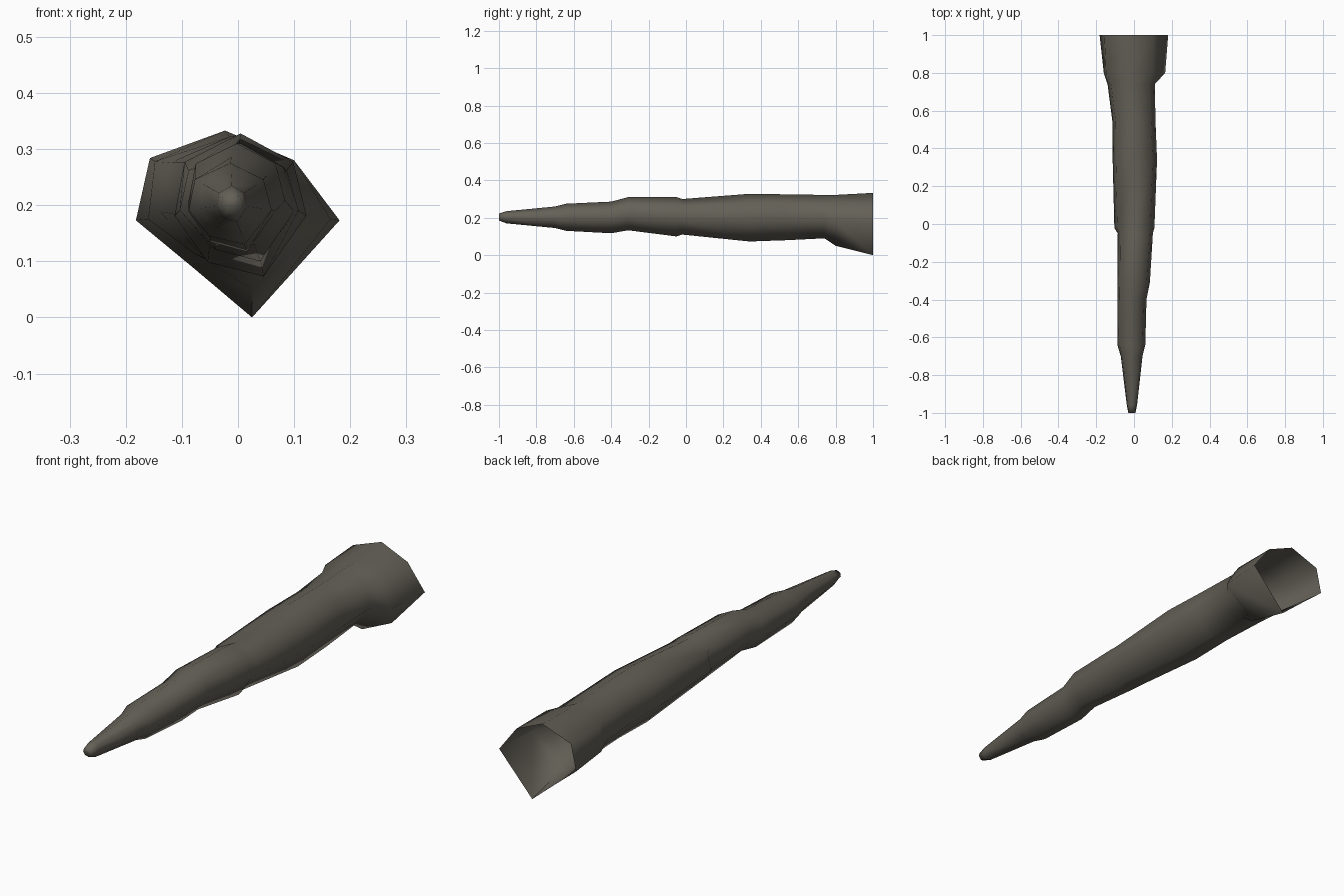
import bpy, bmesh, math

if "Cube" in bpy.data.objects:
    bpy.data.objects.remove(bpy.data.objects["Cube"])

# One material for the whole horn
mat = bpy.data.materials.new("grey brown")
mat.diffuse_color = (0.127, 0.117, 0.095, 1)
mat.use_nodes = True
mat.node_tree.nodes["Principled BSDF"].inputs["Base Color"].default_value = mat.diffuse_color

# Seven-sided base outline around the origin, scaled per ring:
# lower right, lower left, left, upper left, top, upper right, right
SHAPE = [(0.35, -1), (-0.5, -0.8), (-1, -0.15), (-0.85, 0.6),
         (0.0, 1), (0.8, 0.6), (1, -0.15)]

# y, x min, x max, z min, z max
RINGS = [
    (-1.00, -0.030, 0.008, 0.185, 0.222),
    (-0.96, -0.038, 0.016, 0.170, 0.235),
    (-0.70, -0.070, 0.045, 0.145, 0.260),
    (-0.64, -0.088, 0.060, 0.130, 0.275),
    (-0.40, -0.088, 0.066, 0.117, 0.286),
    (-0.31, -0.088, 0.084, 0.133, 0.310),
    (-0.05, -0.086, 0.100, 0.100, 0.310),
    (-0.02, -0.104, 0.108, 0.110, 0.300),
    (0.34, -0.113, 0.122, 0.073, 0.328),
    (0.54, -0.114, 0.114, 0.080, 0.325),
    (0.74, -0.140, 0.110, 0.090, 0.322),
]

# Flared socket rings at the back: explicit outlines in the same order
SOCKET = [
    (0.80, [(0.025, 0.05), (-0.06, 0.105), (-0.16, 0.175), (-0.148, 0.278),
            (-0.015, 0.322), (0.10, 0.28), (0.165, 0.175)]),
    (1.00, [(0.025, 0.0), (-0.078, 0.087), (-0.182, 0.173), (-0.157, 0.284),
            (-0.023, 0.333), (0.10, 0.28), (0.181, 0.173)]),
]


def ring_points(y, x0, x1, z0, z1):
    cx, cz, rx, rz = (x0 + x1) / 2, (z0 + z1) / 2, (x1 - x0) / 2, (z1 - z0) / 2
    return [(cx + rx * u, y, cz + rz * v) for u, v in SHAPE]


# Tapered body, lofted from tip to open socket
bm = bmesh.new()
outlines = [ring_points(*r) for r in RINGS]
outlines += [[(x, y, z) for x, z in pts] for y, pts in SOCKET]
loops = [[bm.verts.new(p) for p in o] for o in outlines]
for a, b in zip(loops, loops[1:]):
    n = len(a)
    for i in range(n):
        j = (i + 1) % n
        bm.faces.new((a[i], a[j], b[j], b[i]))
bm.faces.new(loops[0])  # closed tip, the back end stays open
bmesh.ops.recalc_face_normals(bm, faces=bm.faces)
# Outward means the tip faces -y
tip = min(bm.faces, key=lambda f: f.calc_center_median().y)
if tip.normal.y > 0:
    bmesh.ops.reverse_faces(bm, faces=bm.faces[:])

me = bpy.data.meshes.new("horn")
bm.to_mesh(me)
bm.free()
me.materials.append(mat)
horn = bpy.data.objects.new("horn", me)
bpy.context.collection.objects.link(horn)

# Smooth shading over the low-poly loft
bpy.context.view_layer.objects.active = horn
horn.select_set(True)
bpy.ops.object.shade_smooth_by_angle(angle=math.radians(80))
